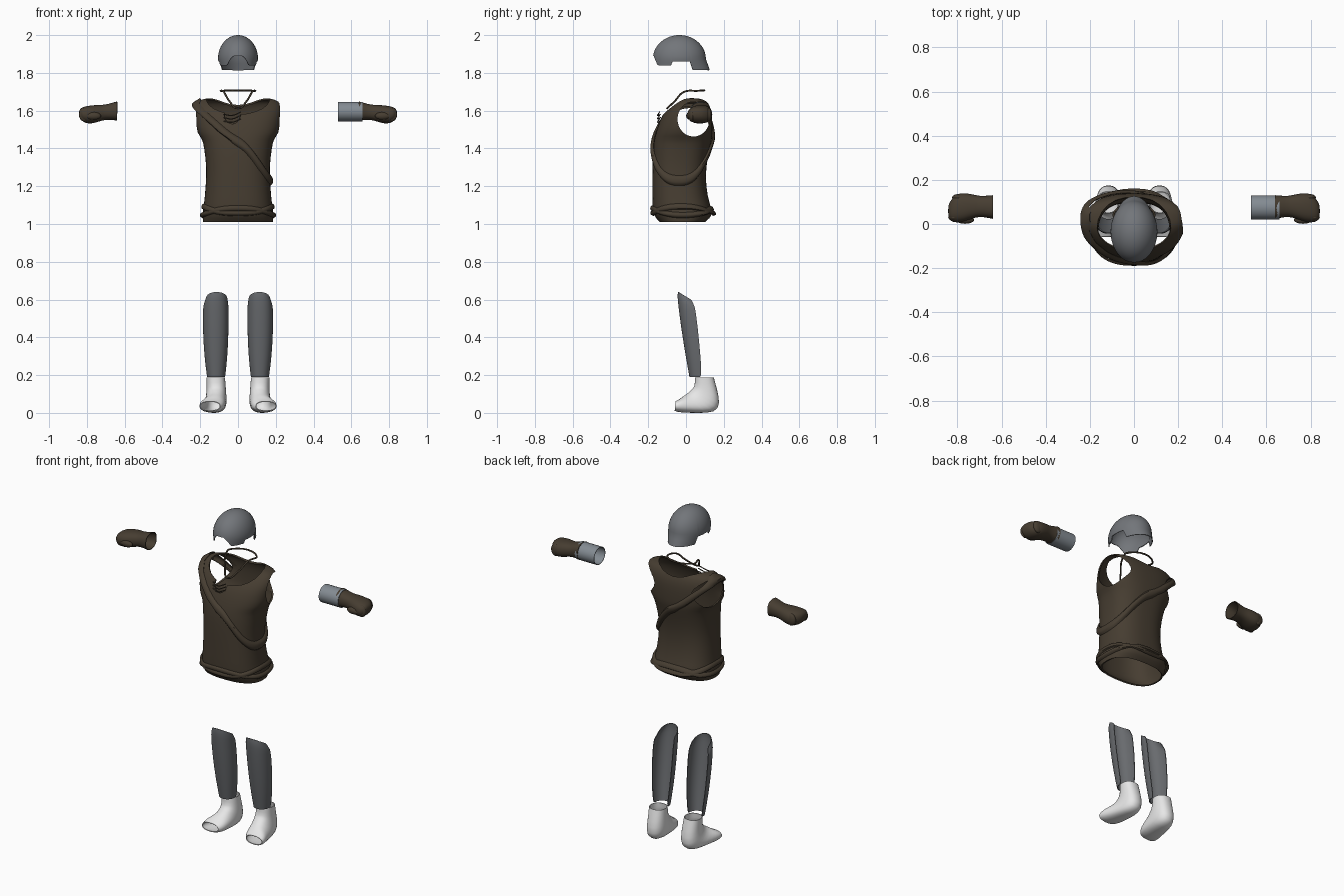
import bpy, bmesh
from math import sin, cos, pi, radians, sqrt
from mathutils import Vector

cube = bpy.data.objects.get("Cube")
if cube:
    bpy.data.objects.remove(cube)


def material(name, rgb):
    m = bpy.data.materials.new(name)
    m.use_nodes = True
    m.diffuse_color = (*rgb, 1)
    m.node_tree.nodes["Principled BSDF"].inputs["Base Color"].default_value = (*rgb, 1)
    return m


BROWN = material("brown leather", (.062, .047, .031))
STEEL = material("grey steel", (.17, .18, .195))
GREAVE = material("dark grey steel", (.14, .147, .157))
CLOTH = material("blue grey cloth", (.23, .26, .29))
WHITE = material("white", (.8, .8, .8))
parts = []


def add(name, data, mat):
    ob = bpy.data.objects.new(name, data)
    bpy.context.collection.objects.link(ob)
    data.materials.append(mat)
    parts.append(ob)
    return ob


def loft(name, rows, mat, closed=True, cap_end=False, thick=0, smooth=0, cutters=(), offset=-1):
    """Skin rows of points, then bake thickness, cuts and smoothing."""
    bm = bmesh.new()
    vs = [[bm.verts.new(p) for p in row] for row in rows]
    n = len(rows[0])
    for lo, hi in zip(vs, vs[1:]):
        for i in range(n if closed else n - 1):
            k = (i + 1) % n
            bm.faces.new((lo[i], lo[k], hi[k], hi[i]))
    if cap_end:
        bm.faces.new(vs[-1])
    bmesh.ops.recalc_face_normals(bm, faces=bm.faces)
    me = bpy.data.meshes.new(name)
    bm.to_mesh(me)
    bm.free()
    ob = add(name, me, mat)
    if smooth:
        ob.modifiers.new("smooth", 'SUBSURF').levels = smooth
    if thick:
        s = ob.modifiers.new("thick", 'SOLIDIFY')
        s.thickness, s.offset = thick, offset
    for c in cutters:
        b = ob.modifiers.new("cut", 'BOOLEAN')
        b.operation, b.solver, b.object = 'DIFFERENCE', 'EXACT', c
    deps = bpy.context.evaluated_depsgraph_get()
    baked = bpy.data.meshes.new_from_object(ob.evaluated_get(deps))
    ob.modifiers.clear()
    ob.data = baked
    return ob


def power(v, n):
    return (abs(v) ** (2 / n)) * (1 if v >= 0 else -1)


def ring(c, u, v, count=24, n=2.2, start=0, sweep=2 * pi, closed=True):
    """Rounded ring about c with half axes u and v."""
    c, u, v = Vector(c), Vector(u), Vector(v)
    steps = count if closed else count - 1
    angles = [start + sweep * i / steps for i in range(count)]
    return [c + u * power(cos(a), n) + v * power(sin(a), n) for a in angles]


def blob(name, loc, size, mat):
    bm = bmesh.new()
    bmesh.ops.create_uvsphere(bm, u_segments=24, v_segments=16, radius=1)
    for v in bm.verts:
        v.co = Vector(loc) + v.co * Vector(size)
    me = bpy.data.meshes.new(name)
    bm.to_mesh(me)
    bm.free()
    return add(name, me, mat)


def cord(name, pts, mat, radius, cyclic=False):
    cu = bpy.data.curves.new(name, 'CURVE')
    cu.dimensions, cu.bevel_depth, cu.bevel_resolution = '3D', radius, 2
    sp = cu.splines.new('BEZIER')
    sp.bezier_points.add(len(pts) - 1)
    for b, p in zip(sp.bezier_points, pts):
        b.co = p
        b.handle_left_type = b.handle_right_type = 'AUTO'
    sp.use_cyclic_u = cyclic
    sp.resolution_u = 6
    return add(name, cu, mat)


# Helmet: a dome whose rim rises over the face and ears
def rim(y):
    if y < -.15:
        return 1.84 + .05 * min(1, (-.15 - y) / .022)
    return 1.84 if y < -.08 else 1.86 if y < .02 else 1.815


def helmet_row(t):
    row = []
    for i in range(96):
        a = 2 * pi * i / 96
        low = rim(-.035 + .14 * sin(a))
        z = low + (2 - low) * sin(t * pi / 2)
        up = (z - 1.875) / .125
        r = sqrt(max(.0004, 1 - up * up)) if up > 0 else 1
        flare = (1.875 - z) * .35 if up < 0 else 0
        row.append((cos(a) * (.106 * r - flare * .5), -.035 + sin(a) * .14 * r + flare * max(0, sin(a)), z))
    return row


loft("helmet", [helmet_row(t / 16) for t in range(17)], STEEL, cap_end=True, thick=.004)

# Torso profile: height, half width, front, back
TORSO = [(1.01, .185, -.14, .10), (1.05, .19, -.176, .15), (1.10, .18, -.178, .125),
         (1.20, .171, -.178, .105), (1.30, .166, -.178, .105), (1.40, .179, -.175, .125),
         (1.45, .188, -.167, .138), (1.48, .218, -.16, .14), (1.55, .226, -.14, .14),
         (1.60, .236, -.11, .135), (1.64, .226, -.07, .12), (1.66, .20, -.04, .10)]


def torso_point(a, z, off=0):
    zc = min(max(z, TORSO[0][0]), TORSO[-1][0])
    for p, q in zip(TORSO, TORSO[1:]):
        if zc <= q[0]:
            t = (zc - p[0]) / (q[0] - p[0])
            w, f, b = (p[k] + (q[k] - p[k]) * t for k in (1, 2, 3))
            break
    return Vector(((w + off) * power(cos(a), 2.5),
                   (f + b) / 2 + ((b - f) / 2 + off) * power(sin(a), 2.5), z))


neck_cut = blob("neck_cutter", (0, -.02, 1.665), (.168, .15, .115), BROWN)
notch_cut = blob("notch_cutter", (-.03, -.14, 1.59), (.045, .08, .06), BROWN)
arm_cut = loft("armhole_cutter", [ring((x, .04, 1.555), (0, .085, 0), (0, 0, .092), 32, 2)
                                  for x in (-.4, .4)], BROWN)
bm = bmesh.new()
bm.from_mesh(arm_cut.data)
bmesh.ops.holes_fill(bm, edges=bm.edges)
bmesh.ops.recalc_face_normals(bm, faces=bm.faces)
bm.to_mesh(arm_cut.data)
bm.free()
cutters = (neck_cut, notch_cut, arm_cut)
angles = [2 * pi * i / 48 for i in range(48)]
rows = [[torso_point(a, r[0]) for a in angles] for r in TORSO]
rows.append([Vector((p.x * .7, p.y * .7, 1.668)) for p in rows[-1]])
loft("tunic", rows, BROWN, thick=.008, smooth=1, cutters=cutters)
for c in cutters:
    parts.remove(c)
    bpy.data.objects.remove(c)


# Bands wrapped around the torso
def band(name, height, half, bulge):
    rows = []
    for k in range(7):
        t = -1 + k / 3
        off = .002 + bulge * sqrt(1 - t * t)
        rows.append([torso_point(2 * pi * i / 96, height(2 * pi * i / 96) + t * half, off)
                     for i in range(96)])
    loft(name, rows, BROWN, thick=.003)


band("shoulder_sash", lambda a: 1.435 - .205 * cos(a), .027, .014)
band("upper_belt", lambda a: 1.075 + .018 * cos(2 * a), .015, .01)
band("lower_belt", lambda a: 1.065 - .018 * cos(2 * a), .015, .01)

# Neck cord and chest laces
half = [(.085, .06, 1.705), (.075, -.01, 1.70), (.045, -.06, 1.65)]
cord("neck_cord", half + [(0, -.10, 1.612)] + [(-x, y, z) for x, y, z in reversed(half)],
     BROWN, .005, True)
for i in range(3):
    z = 1.545 + i * .018
    cord("chest_lace", [(-.075, -.135, z), (-.03, -.15, z - .006), (.015, -.14, z + .012)], BROWN, .003)

# Gloves: distance out, y, z, half depth, half height
GLOVE = [(.64, .077, 1.598, .055, .052), (.66, .078, 1.597, .052, .048), (.70, .08, 1.592, .047, .04),
         (.735, .08, 1.587, .057, .045), (.77, .075, 1.58, .067, .05), (.805, .072, 1.578, .068, .047),
         (.83, .06, 1.582, .05, .035), (.843, .058, 1.585, .025, .016)]
# Boots: centre, half width, depth direction
BOOT = [(.118, .098, .187, .05, .05, 0), (.115, .105, .13, .051, .06, -.005),
        (.115, .105, .085, .055, .078, -.038), (.118, .083, .052, .058, .074, -.052),
        (.127, .025, .045, .063, .038, -.046), (.14, -.032, .038, .068, -.002, -.037),
        (.148, -.058, .036, .055, -.002, -.026)]
# Greaves: height, x, half width, front, back
GREAVE_ROWS = [(.19, .116, .046, .02, .075), (.30, .117, .06, 0, .066), (.45, .118, .067, -.024, .05),
               (.56, .118, .066, -.038, .036), (.61, .116, .063, -.044, .03), (.625, .113, .055, -.041, .022)]

for side, s in (("left", 1), ("right", -1)):
    loft(side + "_glove", [ring((s * x, y, z), (0, d, 0), (0, 0, h), 14, 2.4)
                           for x, y, z, d, h in GLOVE], BROWN, cap_end=True, thick=.004, smooth=1)
    blob(side + "_thumb", (s * .765, .018, 1.572), (.04, .017, .02), BROWN)
    for i in range(4):
        blob(side + "_finger", (s * (.812 - .006 * i), .03 + .03 * i, 1.578), (.03, .016, .036), BROWN)
    loft(side + "_boot", [ring((s * x, y, z), (s * w, 0, 0), (0, dy, dz), 20, 2.3)
                          for x, y, z, w, dy, dz in BOOT], WHITE, thick=.004, smooth=1)
    shin = [ring((s * x, b, z), (s * w, 0, 0), (0, f - b, 0), 17, 2.2, radians(-8),
                 radians(196), False) for z, x, w, f, b in GREAVE_ROWS]
    for p in shin[-1]:
        p.z += .015 - .6 * (p.y + .041)
    for p in shin[-2]:
        p.z += .005 - .6 * (p.y + .044)
    loft(side + "_greave", shin, GREAVE, closed=False, thick=.004, smooth=1, offset=0)

# Left forearm sleeve
loft("left_forearm", [ring((x, .075, 1.595), (0, .055, 0), (0, 0, .052), 24, 2)
                      for x in (.53, .59, .66)], CLOTH, thick=.003)

# Smooth shading with sharp edges kept
bpy.ops.object.select_all(action='DESELECT')
for ob in parts:
    if ob.type == 'MESH':
        ob.select_set(True)
        bpy.context.view_layer.objects.active = ob
bpy.ops.object.shade_smooth_by_angle(angle=radians(40))
